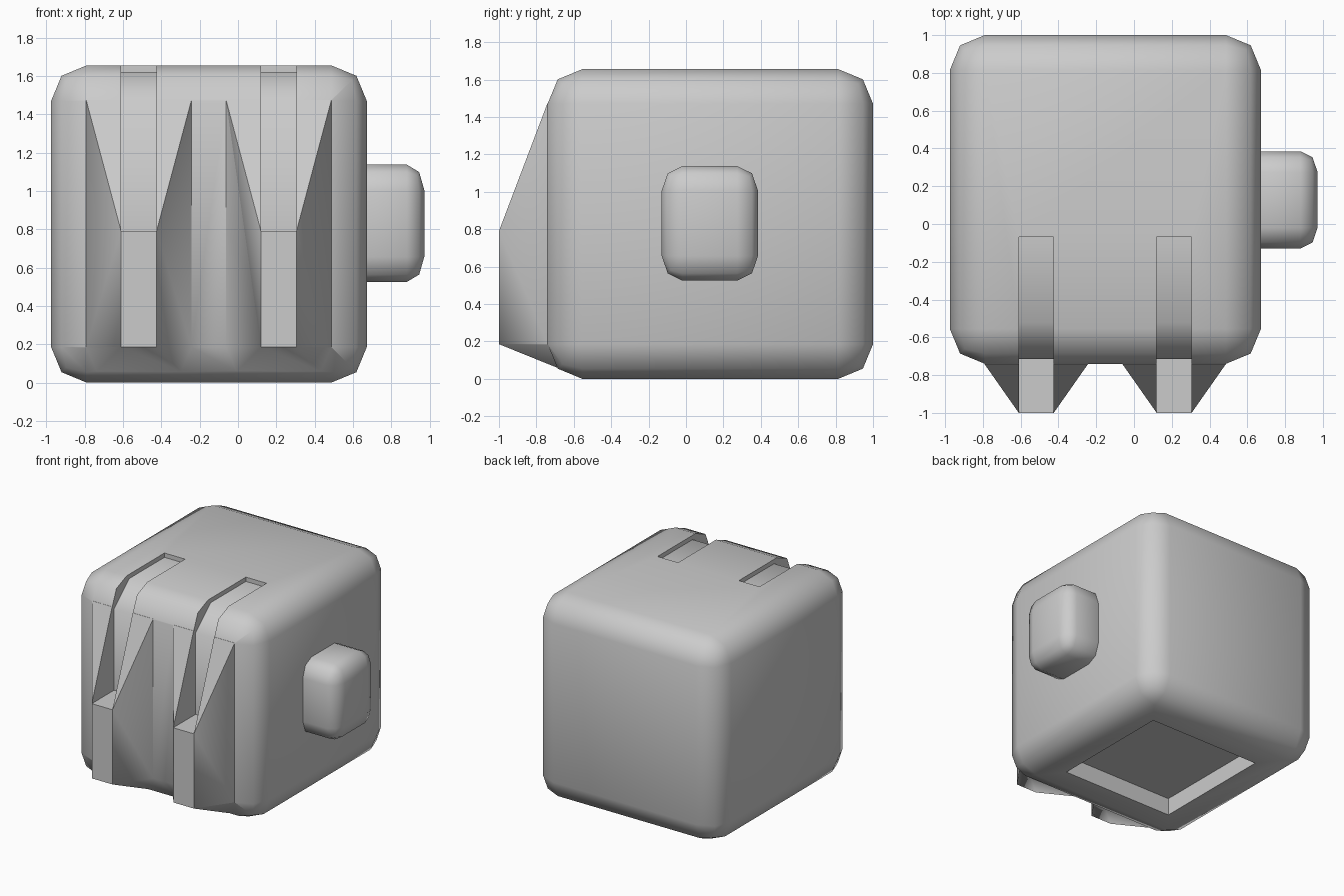
import bpy, bmesh, math
from mathutils import Vector

if "Cube" in bpy.data.objects:
    bpy.data.objects.remove(bpy.data.objects["Cube"])


def finish(name, bm):
    bmesh.ops.recalc_face_normals(bm, faces=bm.faces)
    me = bpy.data.meshes.new(name)
    bm.to_mesh(me)
    bm.free()
    ob = bpy.data.objects.new(name, me)
    bpy.context.collection.objects.link(ob)
    return ob


def box(name, lo, hi, bevel=0.0, relative=False):
    """Box between two corners; bevel is absolute, or a fraction of each side."""
    lo, hi = Vector(lo), Vector(hi)
    size, mid = hi - lo, (lo + hi) / 2
    bm = bmesh.new()
    bmesh.ops.create_cube(bm, size=1)
    if not relative:
        bmesh.ops.scale(bm, vec=size, verts=bm.verts)
    if bevel:
        bmesh.ops.bevel(bm, geom=bm.edges[:], offset=bevel, segments=2,
                        profile=0.5, affect='EDGES')
    if relative:
        bmesh.ops.scale(bm, vec=size, verts=bm.verts)
    bmesh.ops.translate(bm, vec=mid, verts=bm.verts)
    return finish(name, bm)


def ridge(cx):
    """Tapered finger ridge on the front."""
    bm = bmesh.new()
    for s in (-1, 1):
        for w, y, z in ((.0925, -1, .185), (.0925, -1, .79),
                        (.275, -.74, .185), (.275, -.74, 1.475),
                        (.275, -.5, 1.47), (.275, -.55, .003), (.275, -.5, .1)):
            bm.verts.new((cx + s * w, y, z))
    bmesh.ops.convex_hull(bm, input=bm.verts)
    bmesh.ops.dissolve_limit(bm, angle_limit=.01, verts=bm.verts, edges=bm.edges)
    return finish("ridge", bm)


def slot(cx):
    """Cutter for the channel over the front top edge."""
    prof = [(-.07, 1.62), (-.52, 1.62), (-.715, 1.45), (-.715, .79),
            (-1.1, .79), (-1.1, 1.8), (-.07, 1.8)]
    bm = bmesh.new()
    f = bm.faces.new([bm.verts.new((cx - .0925, y, z)) for y, z in prof])
    r = bmesh.ops.extrude_face_region(bm, geom=[f])
    bmesh.ops.translate(bm, vec=(.185, 0, 0),
                        verts=[v for v in r["geom"] if isinstance(v, bmesh.types.BMVert)])
    return finish("slot_cutter", bm)


def boolean(target, tool, op):
    m = target.modifiers.new(op, 'BOOLEAN')
    m.operation, m.object, m.solver = op, tool, 'EXACT'
    bpy.context.view_layer.objects.active = target
    bpy.ops.object.modifier_apply(modifier=m.name)
    bpy.data.objects.remove(tool)


# Rounded main block
body = box("body", (-.975, -.74, 0), (.672, 1, 1.655), .185)

# Front ridges, then the channels cut through them
centres = (-.5175, .2125)
for c in centres:
    boolean(body, ridge(c), 'UNION')
for c in centres:
    boolean(body, slot(c), 'DIFFERENCE')

# Square recess underneath
boolean(body, box("recess_cutter", (-.65, -.375, -.2), (.345, .635, .14)), 'DIFFERENCE')

# Rounded side knob
knob = box("side_knob", (.55, -.13, .525), (.972, .385, 1.137), .215, relative=True)

# Smooth the rounded edges
for ob in (body, knob):
    bpy.ops.object.select_all(action='DESELECT')
    ob.select_set(True)
    bpy.context.view_layer.objects.active = ob
    bpy.ops.object.shade_smooth_by_angle(angle=math.radians(50))
